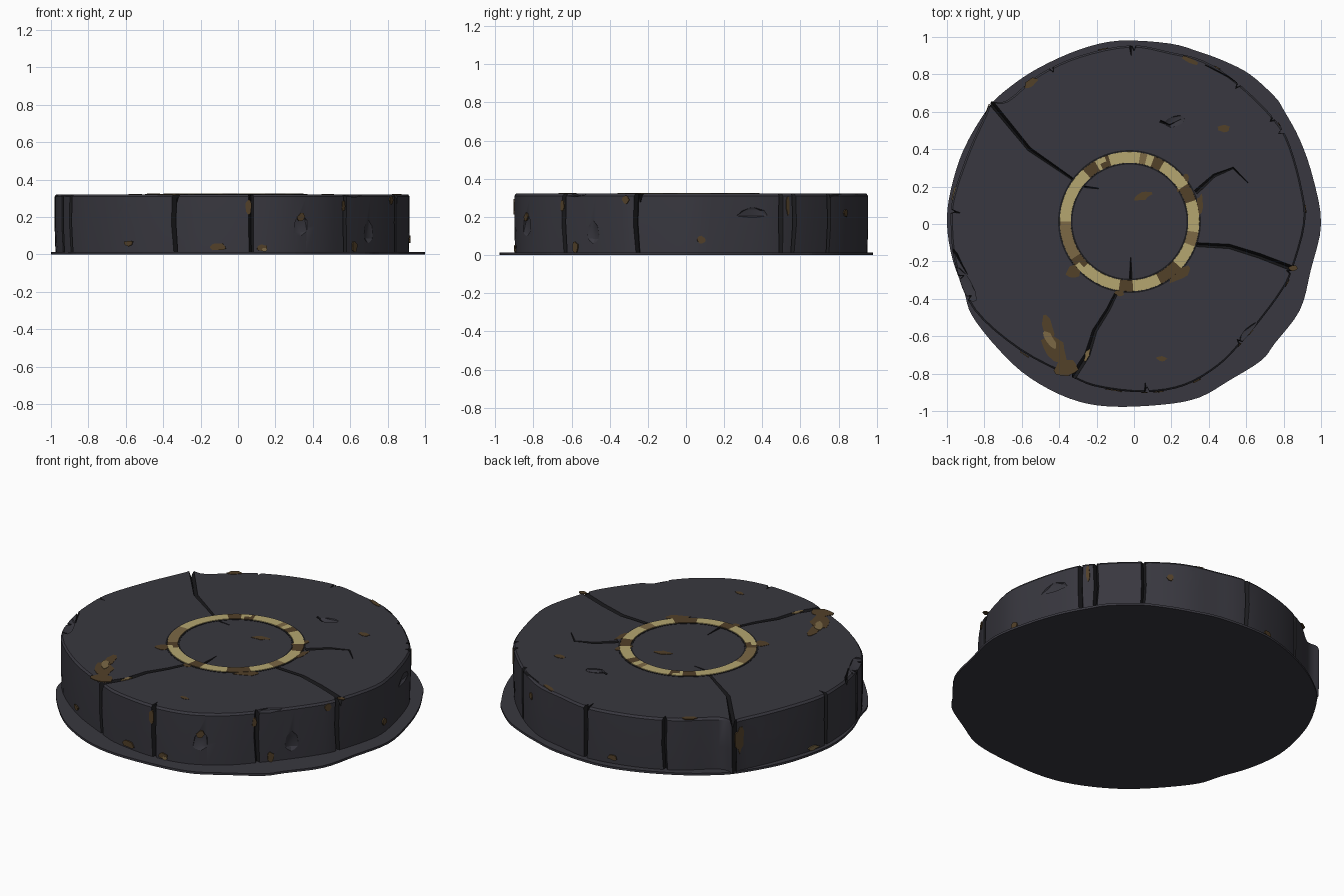
import bpy, bmesh, math, random
from mathutils import Vector

if "Cube" in bpy.data.objects:
    bpy.data.objects.remove(bpy.data.objects["Cube"])

random.seed(4)
TOP = 0.322


def material(name, r, g, b):
    m = bpy.data.materials.new(name)
    m.diffuse_color = (r, g, b, 1)
    m.use_nodes = True
    m.node_tree.nodes["Principled BSDF"].inputs["Base Color"].default_value = m.diffuse_color
    return m


STONE = material("dark stone", 0.040, 0.039, 0.050)
CRACK = material("crack black", 0.012, 0.012, 0.014)
GOLD = material("pale gold", 0.46, 0.38, 0.16)
BRONZE = material("worn bronze", 0.20, 0.14, 0.06)
RUST = material("brown stain", 0.085, 0.052, 0.022)


def make(name, bm, mats):
    bmesh.ops.recalc_face_normals(bm, faces=bm.faces)
    me = bpy.data.meshes.new(name)
    bm.to_mesh(me)
    bm.free()
    for m in mats:
        me.materials.append(m)
    ob = bpy.data.objects.new(name, me)
    bpy.context.collection.objects.link(ob)
    return ob


def loft(name, rings, mats):
    """Closed solid through equal-length rings of points."""
    bm = bmesh.new()
    vs = [[bm.verts.new(p) for p in ring] for ring in rings]
    n = len(vs[0])
    for a, b in zip(vs, vs[1:]):
        for i in range(n):
            bm.faces.new((a[i], a[(i + 1) % n], b[(i + 1) % n], b[i]))
    bm.faces.new(vs[0][::-1])
    bm.faces.new(vs[-1])
    return make(name, bm, mats)


def smooth_loop(pts, k=4):
    """Closed curve through the outline points."""
    out, n = [], len(pts)
    for i in range(n):
        a, b, c, d = (Vector(pts[(i + j) % n]) for j in (-1, 0, 1, 2))
        for s in range(k):
            t = s / k
            out.append(0.5 * (2 * b + (c - a) * t + (2 * a - 5 * b + 4 * c - d) * t * t
                              + (3 * b - a - 3 * c + d) * t ** 3))
    return out


# thin uneven base sheet
base_pts = smooth_loop([
    (1, 0), (.957, .247), (.887, .45), (.80, .61), (.753, .68), (.62, .80), (.485, .87), (.35, .92),
    (.19, .965), (-.08, .98), (-.29, .933), (-.507, .836), (-.667, .73), (-.78, .62), (-.91, .40),
    (-.98, .18), (-1, 0), (-.97, -.19), (-.91, -.354), (-.866, -.49), (-.72, -.675), (-.56, -.82),
    (-.345, -.933), (-.13, -.976), (.16, -.965), (.35, -.927), (.51, -.836), (.68, -.73),
    (.753, -.638), (.887, -.46), (.945, -.247)])
loft("base_sheet", [[(p.x, p.y, z) for p in base_pts] for z in (0, 0.013)], [STONE])

# thick stone slab
slab_pts = smooth_loop([
    (.914, 0), (.90, .18), (.834, .42), (.753, .56), (.566, .745), (.378, .87), (.19, .92), (-.02, .955),
    (-.29, .90), (-.507, .80), (-.68, .66), (-.775, .655), (-.785, .61), (-.88, .40), (-.965, .155),
    (-.98, 0), (-.955, -.22), (-.855, -.46), (-.61, -.675), (-.33, -.82), (-.185, -.874),
    (.056, -.90), (.27, -.865), (.45, -.76), (.57, -.64), (.68, -.51), (.79, -.36), (.845, -.25)])
slab = loft("stone_slab", [[(p.x * s, p.y * s, z) for p in slab_pts] for s, z in
            ((.995, .005), (1, .15), (1, TOP - .012), (.99, TOP))], [STONE, CRACK])


def rim(deg):
    """Point of the slab outline at an angle, with its outward normal."""
    a = math.radians(deg)
    d = Vector((math.cos(a), math.sin(a)))
    i = max(range(len(slab_pts)), key=lambda j: slab_pts[j].normalized().dot(d))
    n = len(slab_pts)
    t = (slab_pts[(i + 1) % n] - slab_pts[i - 1]).normalized()
    return d * slab_pts[i].length, Vector((t.y, -t.x))


cutters = []


def top_crack(pts, w0, w1, depth=.05):
    """V-shaped groove along a path on the top."""
    pts = [Vector(p) for p in pts]
    rings = []
    for i, p in enumerate(pts):
        t = (pts[min(i + 1, len(pts) - 1)] - pts[max(i - 1, 0)]).normalized()
        w = w0 + (w1 - w0) * i / (len(pts) - 1)
        s = Vector((-t.y, t.x)) * w
        rings.append([(*(p + s), TOP + .02), (*(p - s), TOP + .02), (*p, TOP - depth * w / max(w0, w1))])
    cutters.append(loft("crack_cutter", rings, [CRACK]))


def side_crack(deg, w=.014, depth=.03):
    """Upright groove down the side."""
    p, n = rim(deg)
    t = Vector((-n.y, n.x))
    tri = [p + n * .02 + t * w * 1.6, p + n * .02 - t * w * 1.6, p - n * depth]
    shift = t * random.uniform(-.008, .008)
    cutters.append(loft("side_crack_cutter", [[(*(q + shift * k), z) for q in tri]
                   for k, z in ((-1, -.02), (1, .17), (0, TOP + .03))], [CRACK]))


def chip(x, y, z, sx, sy, sz, rot):
    """Small shallow break in the surface."""
    bm = bmesh.new()
    bmesh.ops.create_icosphere(bm, subdivisions=1, radius=1)
    for v in bm.verts:
        v.co *= random.uniform(.8, 1.15)
        v.co = Vector((v.co.x * sx, v.co.y * sy, v.co.z * sz))
        c, s = math.cos(rot), math.sin(rot)
        v.co = Vector((v.co.x * c - v.co.y * s + x, v.co.x * s + v.co.y * c + y, v.co.z + z))
    cutters.append(make("chip_cutter", bm, [STONE]))


# long cracks running from the ring to the rim
top_crack([(-.84, .71), (-.765, .65), (-.56, .40), (-.40, .29), (-.27, .20), (-.19, .19)], .024, .006)
top_crack([(.33, -.11), (.51, -.12), (.67, -.17), (.93, -.27)], .016, .02)
top_crack([(-.08, -.34), (-.14, -.46), (-.21, -.57), (-.25, -.70), (-.36, -.87)], .014, .024)
top_crack([(.33, .17), (.43, .26), (.53, .30), (.61, .22)], .018, .004)
# short cracks
for pts, w in (([(-.02, 1.0), (-.015, .90)], .02), ([(.64, .82), (.56, .75), (.50, .79), (.38, .85)], .014),
               ([(-.018, -.30), (-.018, -.18)], .012), ([(-1.0, .075), (-.93, .06)], .014),
               ([(-.99, -.12), (-.95, -.16), (-.89, -.27)], .02), ([(.06, -.93), (.06, -.85)], .014),
               ([(.80, .53), (.72, .60)], .02), ([(.14, .55), (.19, .53), (.25, .56)], .01)):
    top_crack(pts, w, .004, .04)
# block joints around the side
for a in (-163, -112.5, -85.5, -48, -17, 32, 37, 53, 90, 118, 140, 176, 204):
    side_crack(a)
# breaks in the side and top
for a, z, sx, sz in ((22, .22, .09, .03), (-68, .15, .05, .07), (155, .22, .11, .06), (72, .26, .06, .05),
                     (-130, .28, .05, .04), (-35, .12, .04, .07)):
    p, n = rim(a)
    chip(p.x, p.y, z, .018, sx, sz, math.atan2(n.y, n.x))
chip(.22, .55, TOP, .07, .035, .014, .3)
chip(-.90, -.32, TOP, .13, .04, .02, -1.1)
chip(.62, -.58, TOP, .10, .03, .02, .8)

bpy.context.view_layer.objects.active = slab
for c in cutters:
    c.hide_render = True
    m = slab.modifiers.new("cut", "BOOLEAN")
    m.operation, m.solver, m.object = "DIFFERENCE", "EXACT", c
    m.material_mode = "TRANSFER"
    bpy.ops.object.modifier_apply(modifier=m.name)
for c in cutters:
    bpy.data.objects.remove(c)

# inlaid gold ring, with worn stretches picked by angle
worn = [(108, 116, 2), (120, 133, 2), (60, 70, 2), (18, 32, 2), (181, 212, 1), (212, 224, 2),
        (262, 272, 2), (296, 318, 2), (340, 350, 1), (74, 82, 1)]
bm = bmesh.new()
N, cx, cy = 120, -.024, .013
rows = []
for r, z in ((.312, TOP - .01), (.314, TOP + .004), (.345, TOP + .004), (.373, TOP + .004), (.375, TOP - .01)):
    rows.append([bm.verts.new((cx + r * math.cos(math.tau * i / N), cy + r * math.sin(math.tau * i / N), z))
                 for i in range(N)])
for k in range(5):
    a, b = rows[k], rows[(k + 1) % 5]
    for i in range(N):
        f = bm.faces.new((a[i], a[(i + 1) % N], b[(i + 1) % N], b[i]))
        deg = (i + .5) * 360 / N
        for lo, hi, mi in worn:
            if lo < deg < hi and (mi == 1 or k < 2 or (lo + hi) % 4 or deg < (lo + hi) / 2):
                f.material_index = mi
ring = make("gold_ring", bm, [GOLD, BRONZE, RUST])
# dark seams either side of the ring
for nm, r0, r1 in (("inner_seam", .305, .3125), ("outer_seam", .3745, .382)):
    loops = []
    for i in range(N):
        c, s = math.cos(math.tau * i / N), math.sin(math.tau * i / N)
        loops.append([(cx + r * c, cy + r * s, z) for r, z in
                      ((r0, TOP - .004), (r1, TOP - .004), (r1, TOP + .0015), (r0, TOP + .0015))])
    bm = bmesh.new()
    vs = [[bm.verts.new(p) for p in l] for l in loops]
    for i in range(N):
        for j in range(4):
            k, q = (i + 1) % N, (j + 1) % 4
            bm.faces.new((vs[i][j], vs[k][j], vs[k][q], vs[i][q]))
    make(nm, bm, [CRACK])


def stain(name, o, u, v, ru, rv, mat, lift=.002):
    """Thin irregular patch in the plane of u and v."""
    o, u, v = Vector(o), Vector(u).normalized(), Vector(v).normalized()
    n = u.cross(v)
    edge = [o + (u * math.cos(a) * ru + v * math.sin(a) * rv) * random.uniform(.75, 1.15)
            for a in (math.tau * i / 12 for i in range(12))]
    loft(name, [[p + n * d for p in edge] for d in (-.003, lift)], [mat])


# stains on the top: x, y, half length, half width, turn in degrees
for x, y, a, b, deg, mat in (
        (-.46, -.56, .08, .03, -70, RUST), (-.42, -.67, .09, .05, -50, RUST), (-.36, -.77, .07, .04, 10, RUST),
        (-.25, -.70, .035, .012, 70, BRONZE), (.05, .15, .05, .022, 25, RUST), (.48, .51, .035, .018, 0, RUST),
        (.15, -.72, .03, .014, 0, RUST), (-.32, -.25, .05, .035, 45, RUST), (.24, -.27, .07, .03, 30, RUST),
        (.35, .10, .06, .02, 80, RUST), (.85, -.235, .025, .015, 0, RUST), (-.55, .755, .04, .02, 35, RUST),
        (.30, .875, .05, .015, -25, RUST), (-.08, -.37, .03, .015, 0, RUST), (.26, .22, .05, .025, 60, RUST)):
    t = math.radians(deg)
    stain("top_stain", (x, y, TOP), (math.cos(t), math.sin(t), 0), (-math.sin(t), math.cos(t), 0), a, b, mat)
stain("top_stain_core", (-.45, -.62, TOP + .002), (.5, -.85, 0), (.85, .5, 0), .055, .022, BRONZE)

# stains on the side: angle, height, half width, half height
for deg, z, a, b, mat in (
        (-86.5, .25, .016, .045, RUST), (-68, .20, .022, .022, RUST), (-97, .04, .05, .018, RUST),
        (-82, .035, .03, .02, RUST), (-81, .025, .014, .01, BRONZE), (-130, .06, .03, .015, RUST),
        (-49, .26, .014, .03, RUST), (-21, .29, .02, .02, RUST), (-43, .04, .02, .03, RUST),
        (5, .08, .02, .02, RUST), (34.5, .26, .012, .05, RUST), (142, .20, .03, .08, RUST),
        (100, .05, .03, .015, RUST), (170, .03, .04, .012, BRONZE), (62, .22, .02, .02, RUST)):
    p, n = rim(deg)
    stain("side_stain", (p.x, p.y, z), (-n.y, n.x, 0), (0, 0, 1), a, b, mat, .004)

# soft shading on the rounded stone and ring
for ob in (slab, ring):
    bpy.ops.object.select_all(action="DESELECT")
    ob.select_set(True)
    bpy.context.view_layer.objects.active = ob
    bpy.ops.object.shade_smooth_by_angle(angle=math.radians(28))
